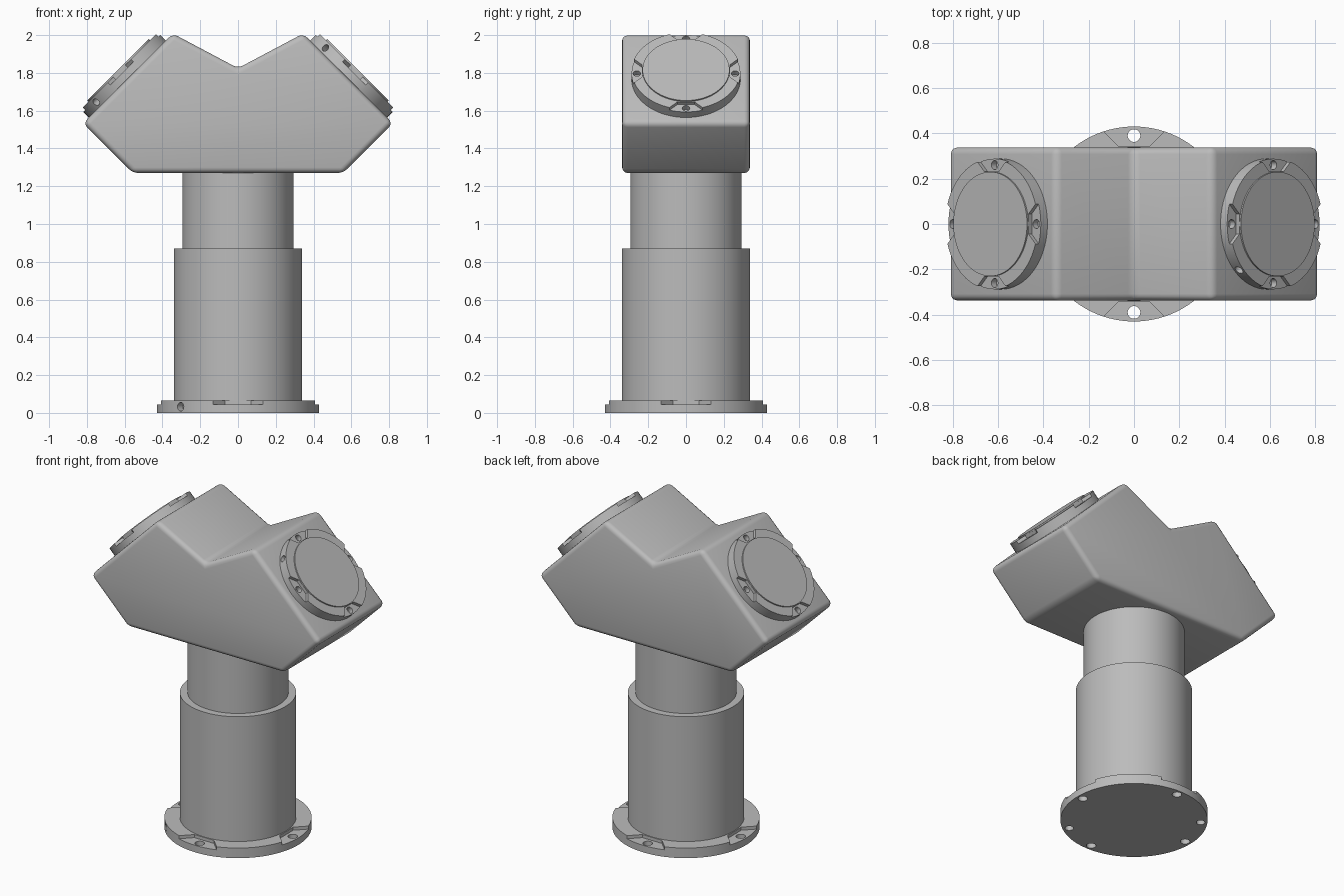
import bpy, bmesh, math
from mathutils import Matrix, Vector

if "Cube" in bpy.data.objects:
    bpy.data.objects.remove(bpy.data.objects["Cube"])

grey = bpy.data.materials.new("light_grey")
grey.diffuse_color = (0.5, 0.5, 0.5, 1)
grey.use_nodes = True
grey.node_tree.nodes["Principled BSDF"].inputs["Base Color"].default_value = grey.diffuse_color


def make(name, bm):
    bmesh.ops.recalc_face_normals(bm, faces=bm.faces)
    me = bpy.data.meshes.new(name)
    bm.to_mesh(me)
    bm.free()
    me.materials.append(grey)
    ob = bpy.data.objects.new(name, me)
    bpy.context.collection.objects.link(ob)
    return ob


def add_cyl(bm, r, z0, z1, seg=96, m=Matrix()):
    bmesh.ops.create_cone(bm, cap_ends=True, segments=seg, radius1=r, radius2=r, depth=z1 - z0,
                          matrix=m @ Matrix.Translation((0, 0, (z0 + z1) / 2)))


def add_prism(bm, pts, vec):
    f = bm.faces.new([bm.verts.new(p) for p in pts])
    ext = bmesh.ops.extrude_face_region(bm, geom=[f])
    bmesh.ops.translate(bm, vec=vec, verts=[v for v in ext["geom"] if isinstance(v, bmesh.types.BMVert)])


def apply(ob, mod):
    bpy.context.view_layer.objects.active = ob
    bpy.ops.object.modifier_apply(modifier=mod.name)


def cut(ob, bm):
    c = make("cutter", bm)
    c.hide_render = True
    mod = ob.modifiers.new("cut", "BOOLEAN")
    mod.object, mod.operation, mod.solver = c, "DIFFERENCE", "EXACT"
    apply(ob, mod)
    bpy.data.objects.remove(c, do_unlink=True)


def smooth(ob, deg=35):
    bpy.ops.object.select_all(action="DESELECT")
    ob.select_set(True)
    bpy.context.view_layer.objects.active = ob
    bpy.ops.object.shade_smooth_by_angle(angle=math.radians(deg))


def rot(deg):
    return Matrix.Rotation(math.radians(deg), 4, "Z")


def flange(name, R, inner, half, low, high, hole_at, hole_r, drill_z, pins=()):
    bm = bmesh.new()
    add_cyl(bm, R, 0, high)
    ob = make(name, bm)
    # four flared recesses around the bolt holes
    bm = bmesh.new()
    far = R * 1.02
    w = half + far - inner
    for k in range(4):
        m = rot(90 * k)
        pts = [(inner, -half), (far, -w), (far, w), (inner, half)]
        add_prism(bm, [m @ Vector((x, y, low)) for x, y in pts], Vector((0, 0, 0.1)))
    cut(ob, bm)
    # bolt holes, one radial set-screw hole and locating pin holes
    bm = bmesh.new()
    for k in range(4):
        add_cyl(bm, hole_r, drill_z, 0.2, 24, rot(90 * k) @ Matrix.Translation((hole_at, 0, 0)))
    side = rot(225) @ Matrix.Translation((0, 0, high / 2)) @ Matrix.Rotation(math.pi / 2, 4, "Y")
    add_cyl(bm, min(hole_r, high * 0.36), R - 0.04, R + 0.1, 24, side)
    for a in pins:
        add_cyl(bm, hole_r * 0.9, -0.1, low * 0.8, 24, rot(a) @ Matrix.Translation((hole_at, 0, 0)))
    cut(ob, bm)
    smooth(ob)
    return ob


# base flange
flange("base_flange", 0.43, 0.345, 0.07, 0.045, 0.065, 0.39, 0.028, -0.1, (144, -54))

# column: wide lower sleeve and narrower upper tube
for name, r, z0, z1 in (("lower_column", 0.34, 0.05, 0.87), ("upper_column", 0.295, 0.86, 1.29)):
    bm = bmesh.new()
    add_cyl(bm, r, z0, z1)
    smooth(make(name, bm))

# forked head with rounded edges
half = [(0.557, 1.27), (0.82, 1.533), (0.345, 2.008)]
profile = half + [(0, 1.825)] + [(-x, z) for x, z in reversed(half)]
bm = bmesh.new()
add_prism(bm, [(x, -0.338, z) for x, z in profile], Vector((0, 0.676, 0)))
head = make("head", bm)
mod = head.modifiers.new("round", "BEVEL")
mod.width, mod.segments, mod.limit_method = 0.03, 4, "ANGLE"
mod.angle_limit = math.radians(20)
apply(head, mod)
smooth(head)

# mounting flange and cap on each sloped shoulder
for side, name in ((1, "right"), (-1, "left")):
    place = Matrix.Translation((side * 0.585, 0, 1.767)) @ Matrix.Rotation(side * math.pi / 4, 4, "Y")
    ring = flange(name + "_flange", 0.288, 0.232, 0.045, 0.042, 0.062, 0.26, 0.02, 0.012)
    ring.matrix_world = place
    bm = bmesh.new()
    add_cyl(bm, 0.23, 0.01, 0.07)
    cap = make(name + "_cap", bm)
    smooth(cap)
    cap.matrix_world = place
